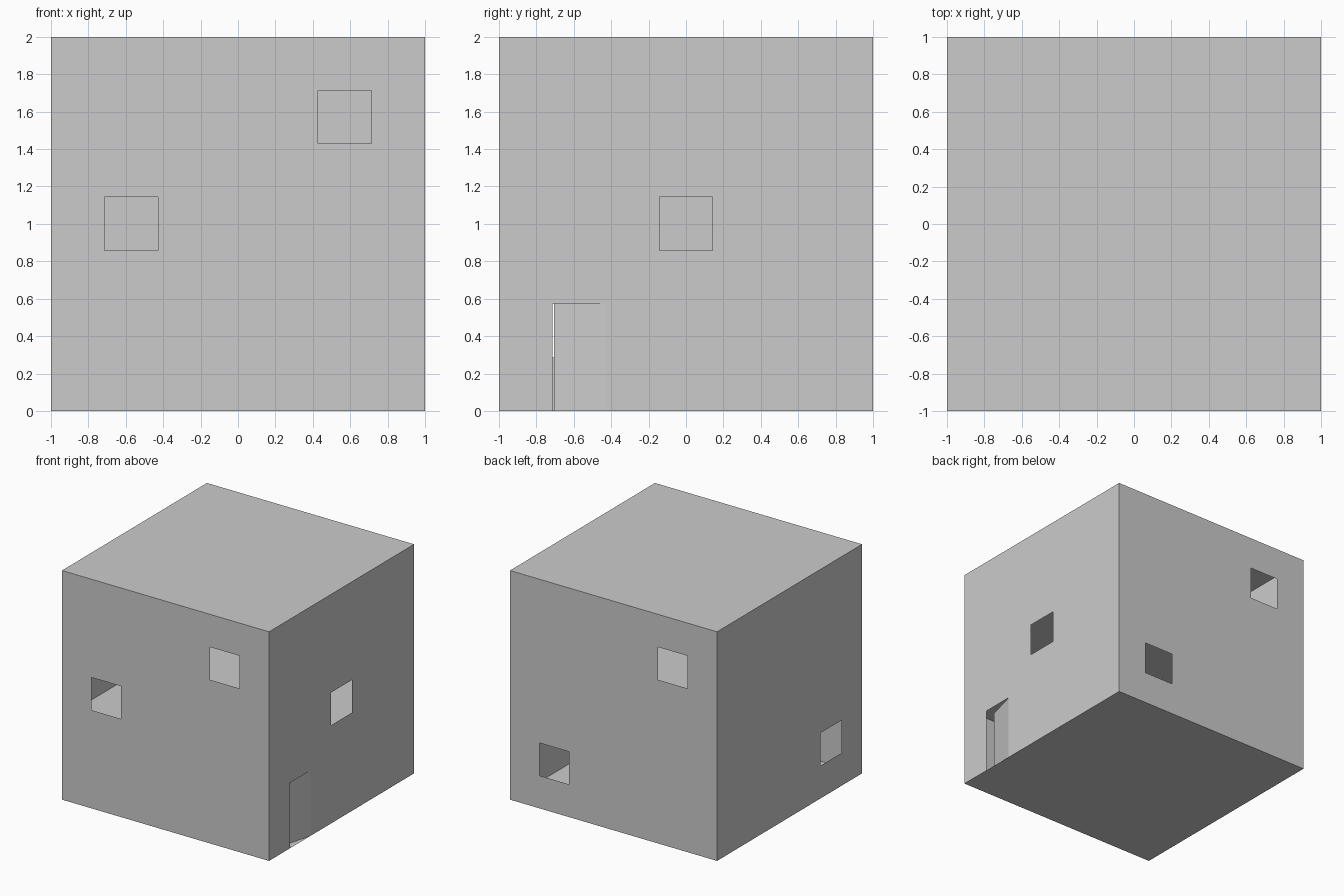
import bpy, bmesh
from math import radians, cos, sin
from mathutils import Matrix

if "Cube" in bpy.data.objects:
    bpy.data.objects.remove(bpy.data.objects["Cube"])

N = 7            # the house is laid out on a 7 x 7 x 7 grid
C = 2 / N        # cell size


def make_object(name, bm):
    bmesh.ops.remove_doubles(bm, verts=bm.verts, dist=1e-5)
    mesh = bpy.data.meshes.new(name)
    bm.to_mesh(mesh)
    bm.free()
    obj = bpy.data.objects.new(name, mesh)
    bpy.context.collection.objects.link(obj)
    return obj


def wall(name, turn, holes):
    """Thin front-facing wall with open cells, turned about z into place."""
    bm = bmesh.new()
    for i in range(N):
        for k in range(N):
            if (i, k) in holes:
                continue
            x, z = -1 + i * C, k * C
            corners = [(x, z), (x + C, z), (x + C, z + C), (x, z + C)]
            bm.faces.new([bm.verts.new((a, -1, b)) for a, b in corners])
    bm.transform(Matrix.Rotation(radians(turn), 4, 'Z'))
    return make_object(name, bm)


def level(name, z, up=True):
    """Thin horizontal sheet across the whole house."""
    bm = bmesh.new()
    face = bm.faces.new([bm.verts.new((x, y, z)) for x, y in
                         [(-1, -1), (1, -1), (1, 1), (-1, 1)]])
    if not up:
        face.normal_flip()
    return make_object(name, bm)


# Walls with window openings (column, row) and the doorway
wall("front_wall", 0, {(1, 3), (5, 5)})
wall("right_wall", 90, {(3, 3), (1, 0), (1, 1)})
wall("back_wall", 180, {(5, 5), (1, 1)})
wall("left_wall", 270, {(5, 1)})

# Base, two upper floors and the flat roof
level("base", 0, up=False)
level("first_floor", 2.5 * C)
level("second_floor", 4.5 * C)
level("roof", 2)

# Door, hinged at its rear edge and standing slightly open inwards
hinge_y, swing = -1 + 2 * C, radians(15)
free = (1 - C * sin(swing), hinge_y - C * cos(swing))
bm = bmesh.new()
bm.faces.new([bm.verts.new(p) for p in
              [(*free, 0), (1, hinge_y, 0), (1, hinge_y, 2 * C), (*free, 2 * C)]])
make_object("door", bm)
